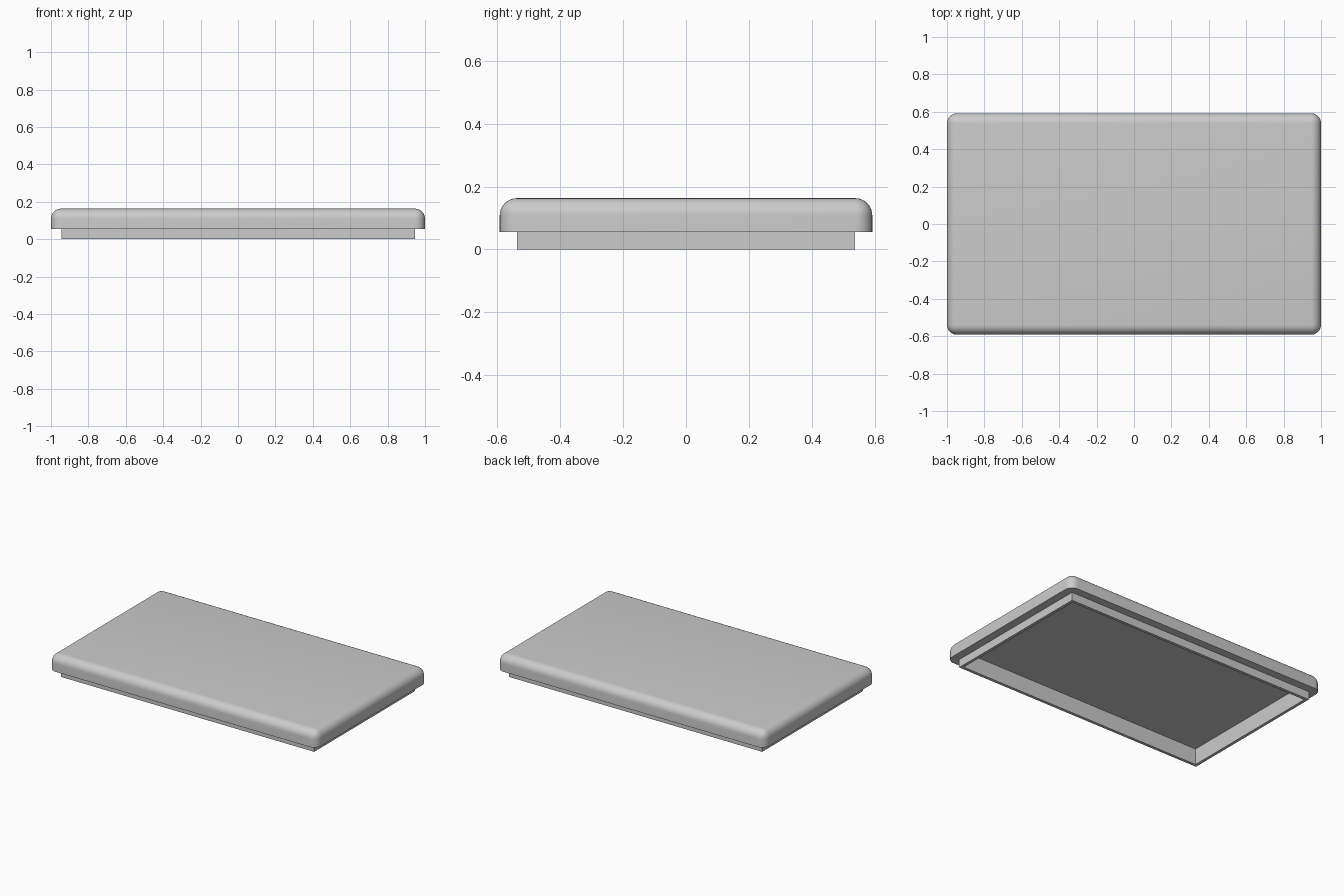
import bpy
import bmesh

cube = bpy.data.objects.get("Cube")
if cube:
    bpy.data.objects.remove(cube, do_unlink=True)

LENGTH, DEPTH, HEIGHT = 2.0, 1.184, 0.163
LIP = 0.055        # height of the lip below the lid, and its inset
WALL = 0.02        # lip wall thickness
RECESS = 0.109     # height of the hollow's ceiling
RADIUS = 0.054     # rounding of the lid

grey = bpy.data.materials.new("light grey")
grey.use_nodes = True
colour = (0.6, 0.6, 0.6, 1)
grey.diffuse_color = colour
grey.node_tree.nodes["Principled BSDF"].inputs["Base Color"].default_value = colour


def rect(bm, inset, z):
    """Corner vertices of a rectangle inset from the lid outline."""
    x, y = LENGTH / 2 - inset, DEPTH / 2 - inset
    return [bm.verts.new((sx * x, sy * y, z))
            for sx, sy in ((-1, -1), (1, -1), (1, 1), (-1, 1))]


# Lid with hollow lip: nested rectangles joined from top to hollow ceiling
bm = bmesh.new()
inner = LIP + WALL
levels = ((0, HEIGHT), (0, LIP), (LIP, LIP), (LIP, 0), (inner, 0), (inner, RECESS))
rings = [rect(bm, inset, z) for inset, z in levels]
bm.faces.new(rings[0])
for a, b in zip(rings, rings[1:]):
    for i in range(4):
        j = (i + 1) % 4
        bm.faces.new((a[i], b[i], b[j], a[j]))
bm.faces.new(rings[-1])
bmesh.ops.recalc_face_normals(bm, faces=bm.faces[:])

# Round the top edges and the upright corners of the lid
top = set(rings[0])
edges = [e for e in bm.edges if top & set(e.verts)]
bmesh.ops.bevel(bm, geom=edges, offset=RADIUS, offset_type='OFFSET',
                segments=8, profile=0.5, affect='EDGES', clamp_overlap=True)

mesh = bpy.data.meshes.new("box_lid")
bm.to_mesh(mesh)
bm.free()
mesh.materials.append(grey)
lid = bpy.data.objects.new("box_lid", mesh)
bpy.context.collection.objects.link(lid)

bpy.ops.object.select_all(action='DESELECT')
lid.select_set(True)
bpy.context.view_layer.objects.active = lid
bpy.ops.object.shade_smooth_by_angle(angle=0.6)
